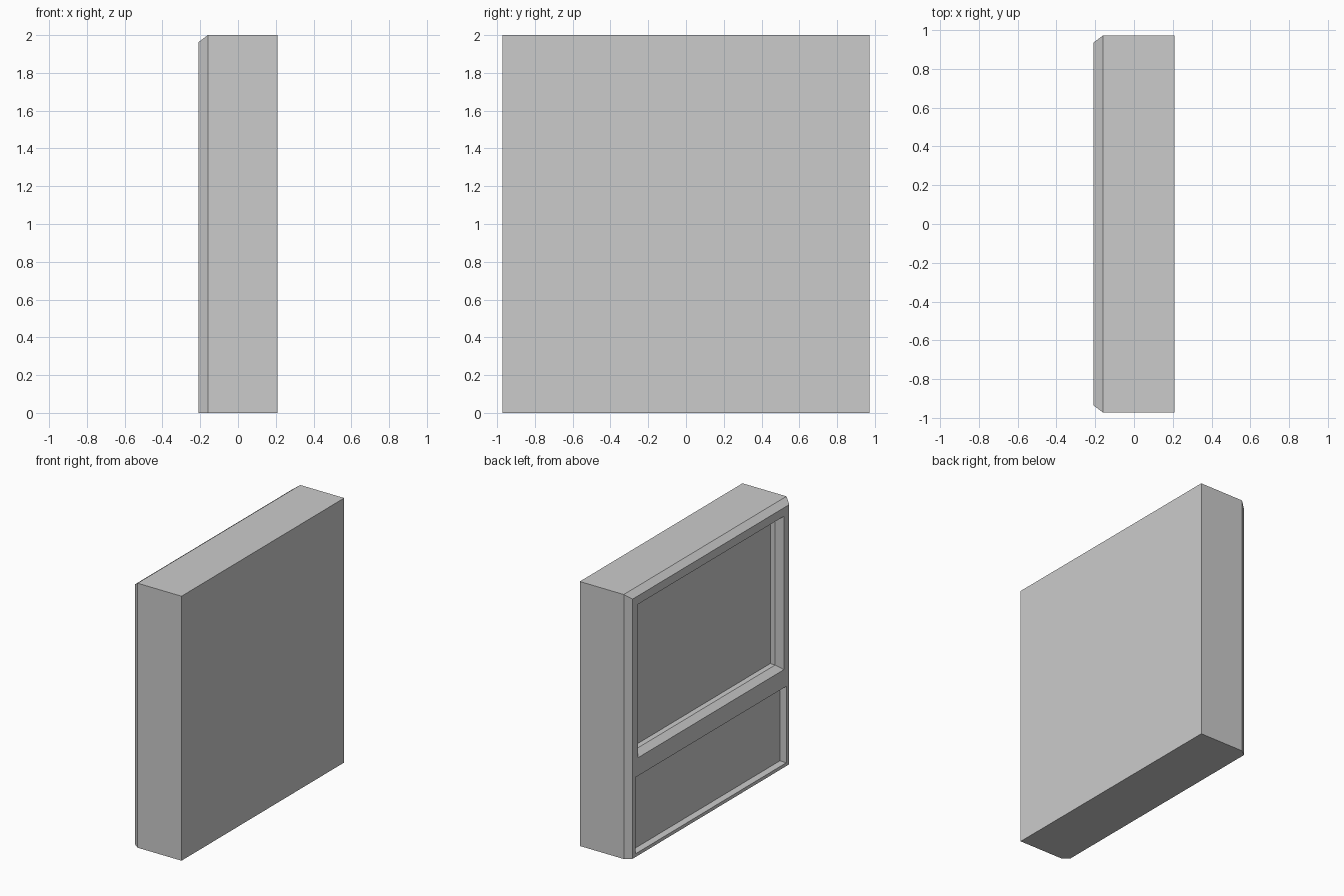
import bpy, bmesh

if "Cube" in bpy.data.objects:
    bpy.data.objects.remove(bpy.data.objects["Cube"])

X = 0.208            # half depth of the cabinet
BEV_X, BEV = 0.048, 0.036   # bevel depth and width, shared by rim and window


def loft_box(name, rings):
    """Stack rectangles (x, half_width, z_low, z_high) along x into a closed solid."""
    bm = bmesh.new()
    loops = [[bm.verts.new(p) for p in ((x, -w, a), (x, w, a), (x, w, b), (x, -w, b))]
             for x, w, a, b in rings]
    for l0, l1 in zip(loops, loops[1:]):
        for i in range(4):
            j = (i + 1) % 4
            bm.faces.new((l0[i], l0[j], l1[j], l1[i]))
    bm.faces.new(loops[0])
    bm.faces.new(loops[-1])
    bmesh.ops.recalc_face_normals(bm, faces=bm.faces)
    mesh = bpy.data.meshes.new(name)
    bm.to_mesh(mesh)
    bm.free()
    obj = bpy.data.objects.new(name, mesh)
    bpy.context.collection.objects.link(obj)
    return obj


def cut(target, cutter):
    cutter.hide_render = True
    mod = target.modifiers.new("recess", 'BOOLEAN')
    mod.operation = 'DIFFERENCE'
    mod.solver = 'EXACT'
    mod.object = cutter
    bpy.context.view_layer.objects.active = target
    bpy.ops.object.modifier_apply(modifier=mod.name)
    bpy.data.objects.remove(cutter)


# Cabinet body: bevelled on both sides and top of the panel face, flat at the base
W = 0.972
body = loft_box("cabinet_body", [
    (X, W, 0, 2),
    (-X + BEV_X, W, 0, 2),
    (-X, W - BEV, 0, 2 - BEV)])

# Upper window: sloped surround, then a straight step to the pane
w, a, b = 0.873, 0.74, 1.90
cut(body, loft_box("upper_window_cutter", [
    (-X + d, w - i, a + i, b - i)
    for d, i in ((-BEV_X, -BEV), (BEV_X, BEV), (BEV_X + 0.041, BEV))]))

# Lower panel: plain straight recess
cut(body, loft_box("lower_panel_cutter", [
    (-X - 0.05, 0.902, 0.025, 0.603),
    (-X + 0.054, 0.902, 0.025, 0.603)]))
